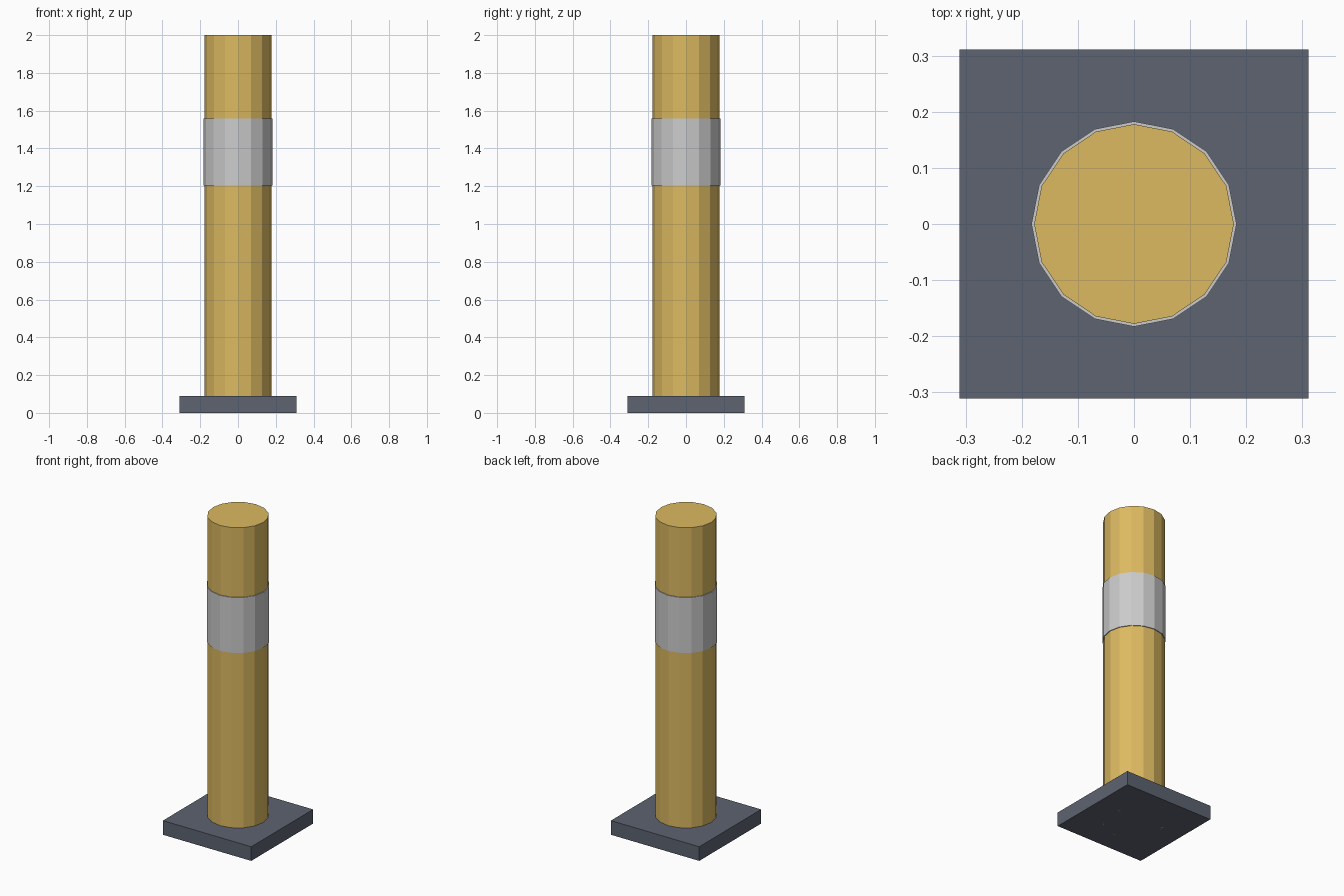
import bpy

if "Cube" in bpy.data.objects:
    bpy.data.objects.remove(bpy.data.objects["Cube"])

def paint(obj, name, color):
    mat = bpy.data.materials.new(name)
    mat.diffuse_color = (*color, 1)
    mat.use_nodes = True
    mat.node_tree.nodes["Principled BSDF"].inputs["Base Color"].default_value = mat.diffuse_color
    obj.name = name
    obj.data.name = name
    obj.data.materials.append(mat)

def cylinder(name, radius, z0, z1, color):
    bpy.ops.mesh.primitive_cylinder_add(vertices=16, radius=radius, depth=z1 - z0,
                                        location=(0, 0, (z0 + z1) / 2))
    paint(bpy.context.object, name, color)

# square base plate
bpy.ops.mesh.primitive_cube_add(size=1, location=(0, 0, 0.045))
plate = bpy.context.object
plate.scale = (0.622, 0.622, 0.09)
bpy.ops.object.transform_apply(location=False, rotation=False, scale=True)
paint(plate, "base_plate", (0.11, 0.125, 0.16))

# post runs through the plate down to the ground
cylinder("post", 0.178, 0, 2.0, (0.72, 0.49, 0.12))

# reflective band around the post
cylinder("reflective_band", 0.183, 1.205, 1.558, (0.7, 0.7, 0.72))
